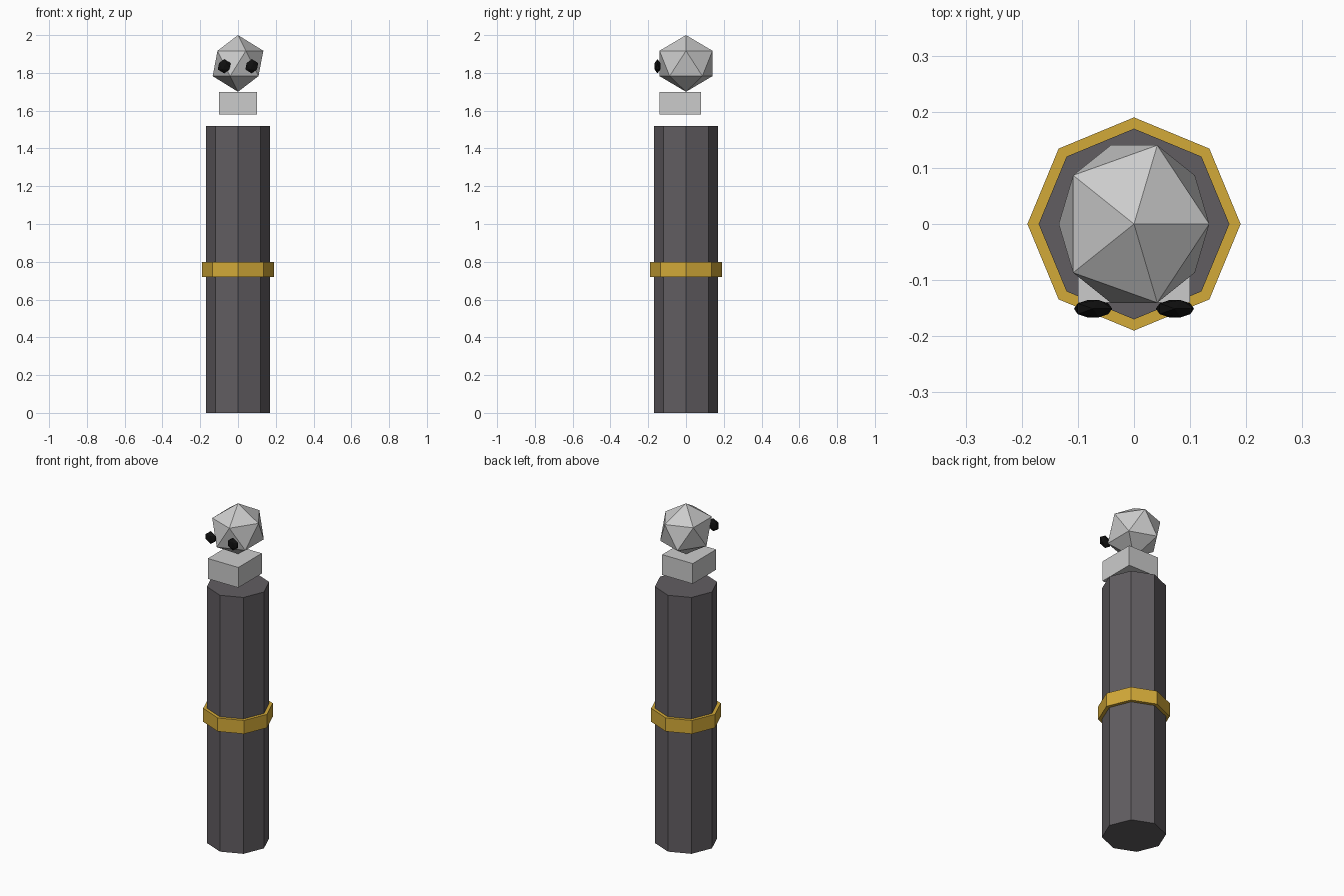
import bpy

if "Cube" in bpy.data.objects:
    bpy.data.objects.remove(bpy.data.objects["Cube"])


def material(name, color):
    mat = bpy.data.materials.new(name)
    mat.diffuse_color = (*color, 1)
    mat.use_nodes = True
    mat.node_tree.nodes["Principled BSDF"].inputs["Base Color"].default_value = mat.diffuse_color
    return mat


def finish(name, scale=(1, 1, 1), mat=None):
    obj = bpy.context.object
    obj.name = name
    obj.scale = scale
    if mat:
        obj.data.materials.append(mat)
    return obj


def octagon(name, radius, bottom, top, mat):
    bpy.ops.mesh.primitive_cylinder_add(vertices=8, radius=radius, depth=top - bottom,
                                        location=(0, 0, (bottom + top) / 2))
    return finish(name, mat=mat)


def gem(name, location, scale, mat=None):
    bpy.ops.mesh.primitive_ico_sphere_add(subdivisions=1, radius=1, location=location)
    return finish(name, scale, mat)


dark = material("dark_grey", (0.12, 0.11, 0.12))
gold = material("gold", (0.65, 0.40, 0.04))
black = material("black", (0.005, 0.005, 0.005))

# Octagonal body and belt
octagon("body", 0.17, 0, 1.52, dark)
octagon("belt", 0.19, 0.72, 0.80, gold)

# Floating jaw block
bpy.ops.mesh.primitive_cube_add(size=1, location=(0, -0.03, 1.64))
finish("jaw", (0.20, 0.22, 0.12))

# Faceted head
gem("head", (0, 0, 1.85), (0.15, 0.165, 0.15))

# Flattened eyes
for side, x in (("left", -0.073), ("right", 0.073)):
    gem("eye_" + side, (x, -0.151, 1.835), (0.038, 0.018, 0.038), black)
